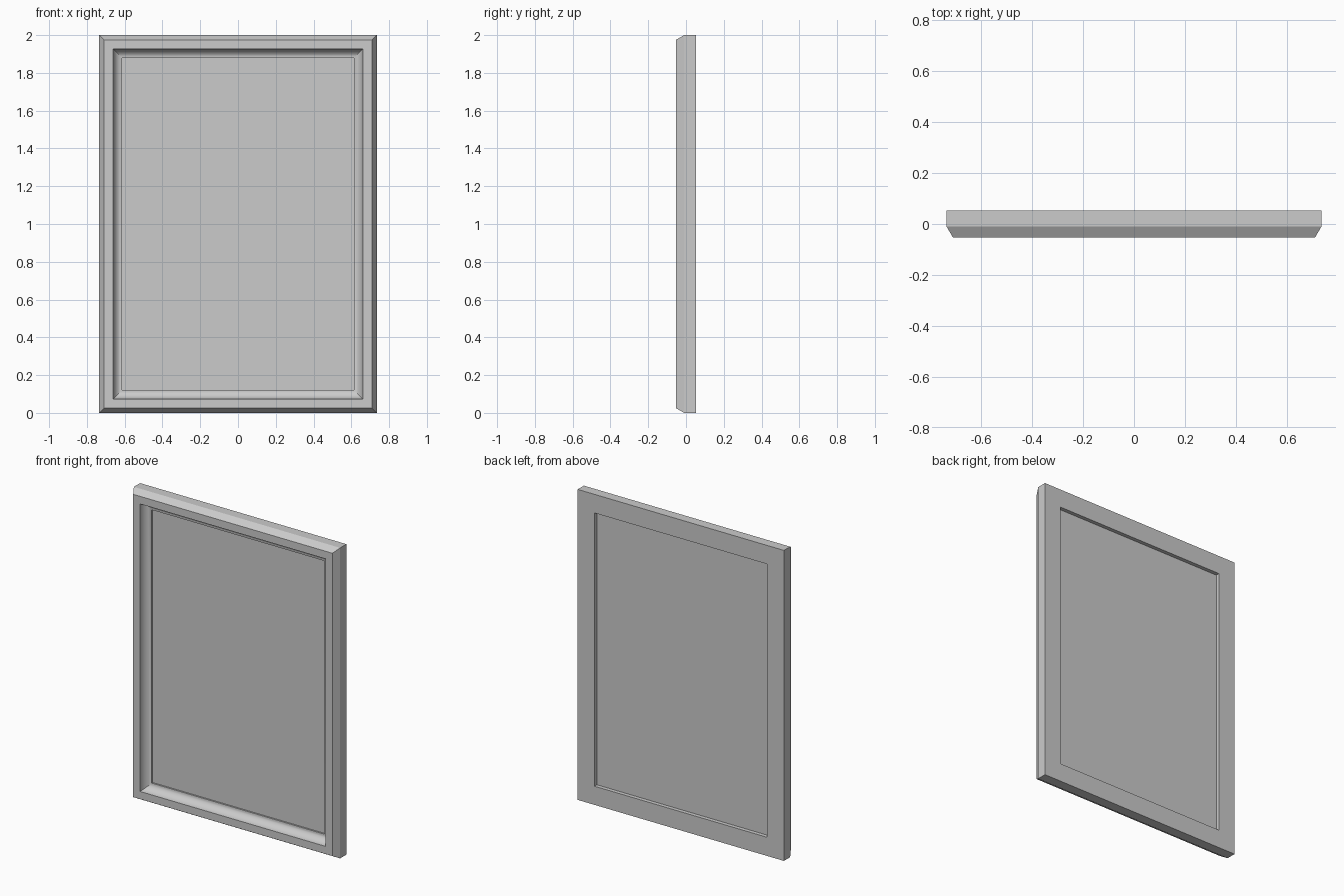
import bpy, bmesh, math

if "Cube" in bpy.data.objects:
    bpy.data.objects.remove(bpy.data.objects["Cube"])

W, H = 0.735, 2.0          # half width, height
FRONT, BACK = -0.053, 0.053

def finish(name, bm):
    bmesh.ops.recalc_face_normals(bm, faces=bm.faces)
    me = bpy.data.meshes.new(name)
    bm.to_mesh(me)
    bm.free()
    ob = bpy.data.objects.new(name, me)
    bpy.context.collection.objects.link(ob)
    return ob

# Moulding profile as (inset from outer edge, depth y)
profile = [(0, BACK), (0, -0.01), (0.025, FRONT), (0.074, FRONT)]
# Concave cove running from the front lip down towards the panel
for i in range(1, 9):
    a = math.radians(90 * i / 8)
    profile.append((0.074 + 0.046 * (1 - math.cos(a)), FRONT + 0.053 * math.sin(a)))
profile.append((0.12, BACK))

# Mitred frame: one rectangular ring per profile point, bridged in a closed loop
bm = bmesh.new()
rings = []
for d, y in profile:
    rings.append([bm.verts.new(c) for c in (
        (-W + d, y, d), (W - d, y, d), (W - d, y, H - d), (-W + d, y, H - d))])
for k, ring in enumerate(rings):
    nxt = rings[(k + 1) % len(rings)]
    for j in range(4):
        n = (j + 1) % 4
        bm.faces.new((ring[j], ring[n], nxt[n], nxt[j]))
frame = finish("frame", bm)
bpy.context.view_layer.objects.active = frame
frame.select_set(True)
bpy.ops.object.shade_smooth_by_angle(angle=math.radians(25))

# Thin panel set into the frame opening, recessed from the back
bm = bmesh.new()
bmesh.ops.create_cube(bm, size=1)
y0, y1 = 0.01, 0.028
bmesh.ops.scale(bm, vec=(2 * (W - 0.118), y1 - y0, H - 0.236), verts=bm.verts)
bmesh.ops.translate(bm, vec=(0, (y0 + y1) / 2, H / 2), verts=bm.verts)
finish("panel", bm)
